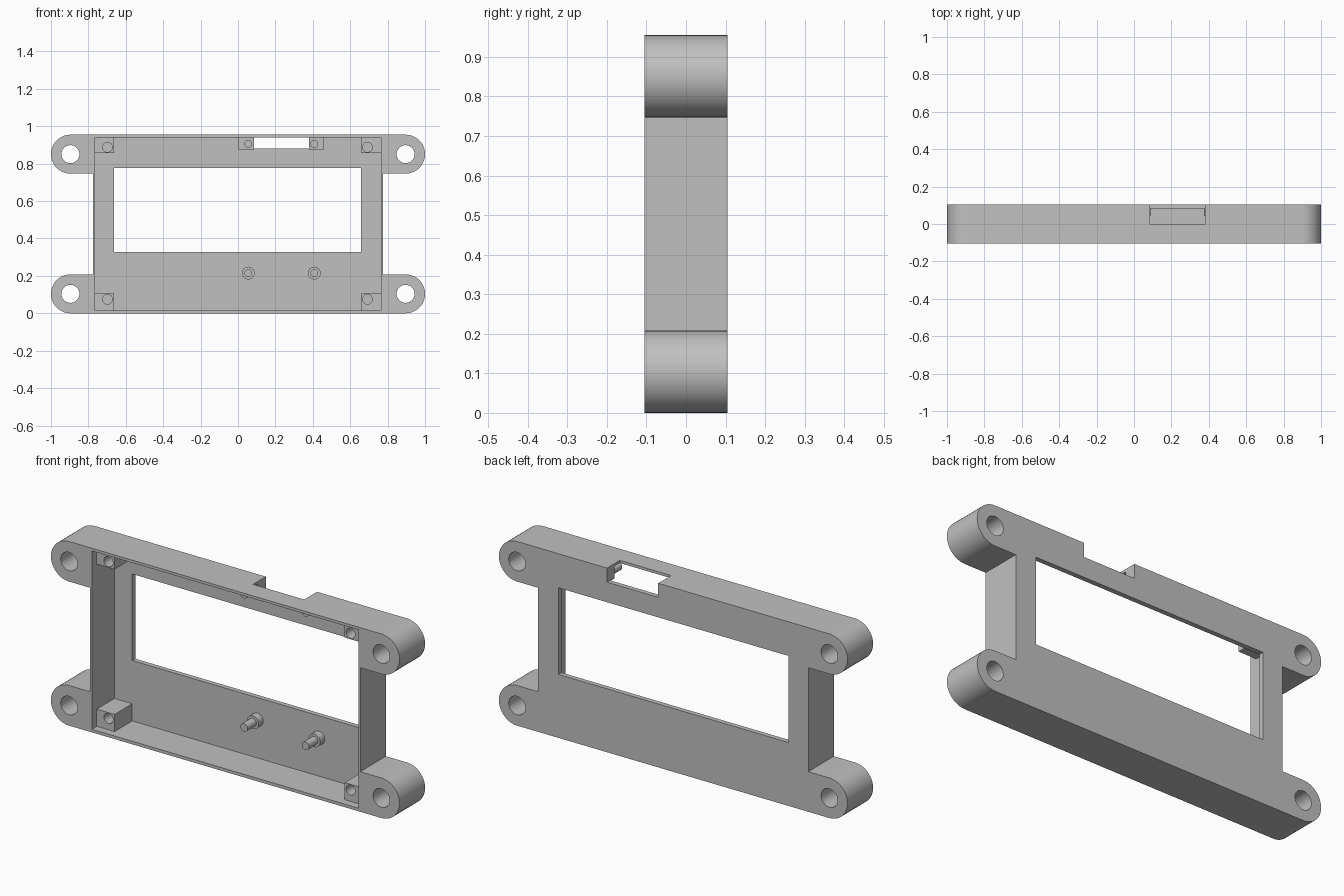
import bpy, bmesh
from math import sin, cos, pi, radians

cube = bpy.data.objects.get("Cube")
if cube:
    bpy.data.objects.remove(cube, do_unlink=True)

grey = bpy.data.materials.new("plain grey")
grey.use_nodes = True
grey.diffuse_color = (0.53, 0.53, 0.53, 1)
grey.node_tree.nodes["Principled BSDF"].inputs["Base Color"].default_value = grey.diffuse_color

FRONT, BACK, INNER = -0.105, 0.105, 0.08   # depth of rim, back face, cavity floor
HEIGHT, LUG_R, LUG_X = 0.955, 0.104, 0.896
WALL_X, CAV_X, CAV_LOW, CAV_TOP = 0.775, 0.765, 0.016, 0.941
LUGS = [(sx * LUG_X, z) for sx in (-1, 1) for z in (LUG_R, HEIGHT - LUG_R)]


def prism(name, points, y0, y1):
    """Extrude an x-z outline from y0 to y1."""
    bm = bmesh.new()
    face = bm.faces.new([bm.verts.new((x, y0, z)) for x, z in points])
    out = bmesh.ops.extrude_face_region(bm, geom=[face])
    verts = [v for v in out["geom"] if isinstance(v, bmesh.types.BMVert)]
    bmesh.ops.translate(bm, verts=verts, vec=(0, y1 - y0, 0))
    bmesh.ops.recalc_face_normals(bm, faces=bm.faces)
    mesh = bpy.data.meshes.new(name)
    bm.to_mesh(mesh)
    bm.free()
    mesh.materials.append(grey)
    obj = bpy.data.objects.new(name, mesh)
    bpy.context.collection.objects.link(obj)
    return obj


def box(name, x0, x1, z0, z1, y0, y1):
    return prism(name, [(x0, z0), (x1, z0), (x1, z1), (x0, z1)], y0, y1)


def rod(name, x, z, r, y0, y1, n=32):
    ring = [(x + r * cos(2 * pi * i / n), z + r * sin(2 * pi * i / n)) for i in range(n)]
    return prism(name, ring, y0, y1)


def cut(obj, cutter):
    mod = obj.modifiers.new("cut", "BOOLEAN")
    mod.operation, mod.solver, mod.object = "DIFFERENCE", "EXACT", cutter
    bpy.context.view_layer.update()
    mesh = bpy.data.meshes.new_from_object(obj.evaluated_get(bpy.context.evaluated_depsgraph_get()))
    obj.modifiers.clear()
    obj.data = mesh
    bpy.data.objects.remove(cutter, do_unlink=True)


def smooth(obj):
    bpy.ops.object.select_all(action="DESELECT")
    obj.select_set(True)
    bpy.context.view_layer.objects.active = obj
    bpy.ops.object.shade_smooth_by_angle(angle=radians(30))


# Body outline: right half with two round lugs, mirrored to the left
arc = [(LUG_X + LUG_R * sin(pi * i / 24), LUG_R - LUG_R * cos(pi * i / 24)) for i in range(25)]
lower = arc + [(WALL_X, 2 * LUG_R)]
right = lower + [(x, HEIGHT - z) for x, z in reversed(lower)]
body = prism("housing", right + [(-x, z) for x, z in reversed(right)], FRONT, BACK)

# Open cavity, display window, connector notch and lug holes
cut(body, box("cavity_cutter", -CAV_X, CAV_X, CAV_LOW, CAV_TOP, FRONT - 0.1, INNER))
cut(body, box("window_cutter", -0.663, 0.658, 0.329, 0.778, 0, 0.2))
cut(body, box("notch_cutter", 0.086, 0.38, 0.882, 1.1, 0, 0.2))
for x, z in LUGS:
    cut(body, rod("lug_hole_cutter", x, z, 0.048, -0.2, 0.2))
smooth(body)

# Corner screw blocks with blind holes
E = 0.003
for side, x0, x1, hx in (("right", -CAV_X - E, -0.663, -0.698), ("left", 0.658, CAV_X + E, 0.692)):
    for level, z0, z1, hz in (("lower", CAV_LOW - E, 0.105, 0.075), ("upper", 0.857, CAV_TOP + E, 0.888)):
        block = box(f"{level}_{side}_screw_block", x0, x1, z0, z1, -0.065, INNER + E)
        cut(block, rod("screw_hole_cutter", hx, hz, 0.026, -0.2, 0.06))
        smooth(block)

# Board supports: blocks beside the notch, round standoffs below, a pin on each
SEAT = 0.042
for side, x, x0, x1 in (("right", 0.055, 0.0, 0.086), ("left", 0.408, 0.38, 0.46)):
    box(f"{side}_notch_block", x0, x1, 0.877, CAV_TOP + E, SEAT, INNER + E)
    smooth(rod(f"{side}_standoff", x, 0.215, 0.034, SEAT, INNER + E))
    for level, z in (("lower", 0.215), ("upper", 0.906)):
        smooth(rod(f"{level}_{side}_pin", x, z, 0.021, -0.03, SEAT + E))
